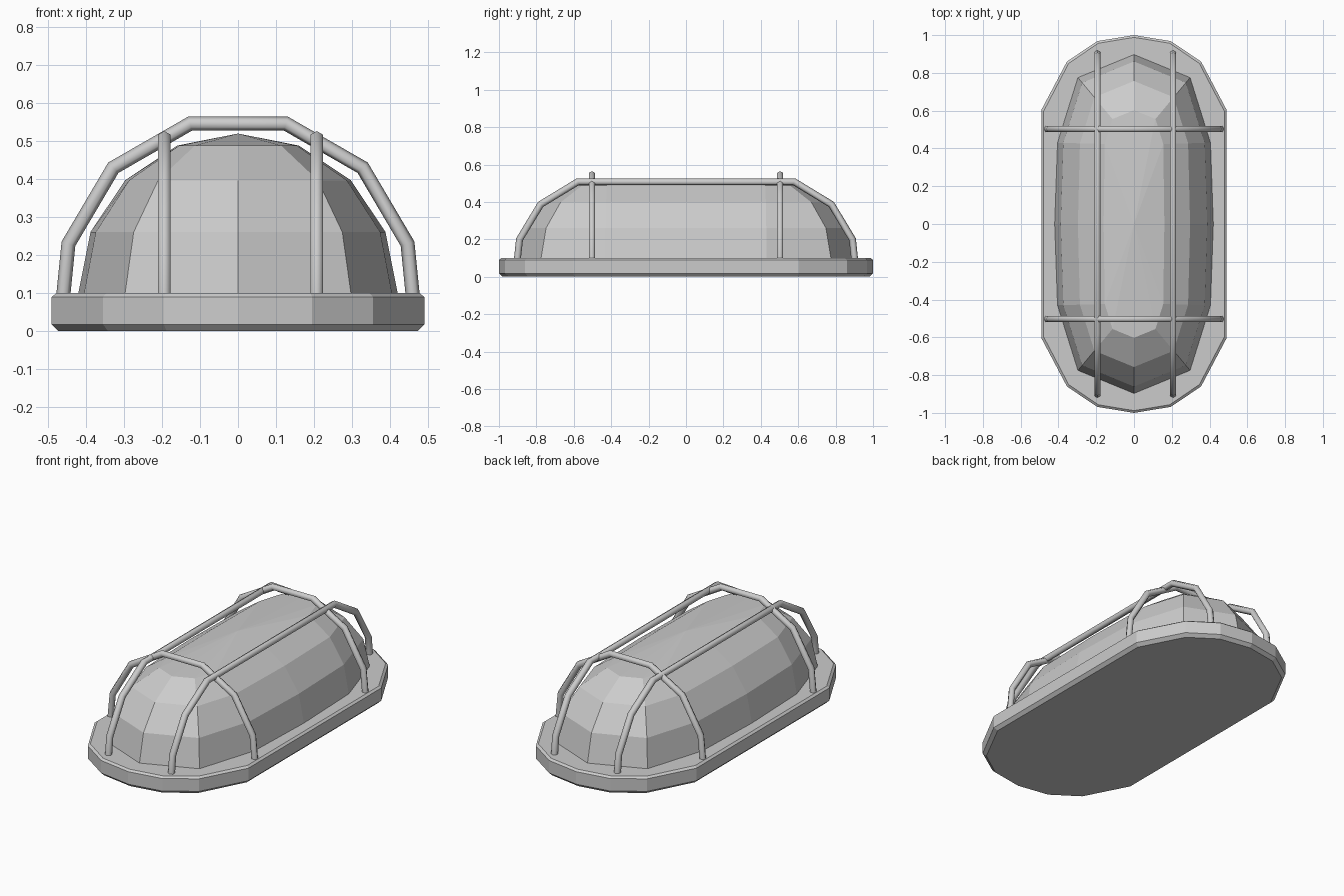
import bpy, bmesh, math
from mathutils import Vector

if "Cube" in bpy.data.objects:
    bpy.data.objects.remove(bpy.data.objects["Cube"])


def make_object(name, bm, smooth=False):
    bmesh.ops.recalc_face_normals(bm, faces=bm.faces)
    for f in bm.faces:
        f.smooth = smooth and len(f.verts) == 4
    me = bpy.data.meshes.new(name)
    bm.to_mesh(me)
    bm.free()
    ob = bpy.data.objects.new(name, me)
    bpy.context.collection.objects.link(ob)
    return ob


def bridge(bm, rings, closed=True):
    for a, b in zip(rings, rings[1:]):
        n = len(a)
        for i in range(n):
            j = (i + 1) % n
            bm.faces.new((a[i], a[j], b[j], b[i]))


def full_outline(quarter):
    # quarter runs from the +x side to the +y tip; mirror it to all four
    half = quarter + [(-x, y) for x, y in reversed(quarter[:-1])]
    if quarter[0][1] == 0:
        return half + [(x, -y) for x, y in reversed(half[1:-1])]
    return half + [(x, -y) for x, y in reversed(half)]


# base plate with chamfered rims
outline = full_outline([(.49, .605), (.355, .86), (.195, .968), (0, 1.0)])
bm = bmesh.new()
rings = []
for z, inset in ((0, .018), (.018, 0), (.09, 0), (.1, .012)):
    rings.append([bm.verts.new((x * (1 - inset / .49), y * (1 - inset), z)) for x, y in outline])
bridge(bm, rings)
bm.faces.new(rings[0])
bm.faces.new(rings[-1])
make_object("base_plate", bm)

# faceted glass dome: stretched half sphere
outline = full_outline([(.42, 0), (.405, .43), (.297, .775), (0, .897)])
bm = bmesh.new()
rings = []
for k in range(4):
    a = math.radians(22.5 * k)
    c, z = math.cos(a), .1 + .42 * math.sin(a)
    ring = []
    for x, y in outline:
        d = max(-.42, min(.42, y))
        ring.append(bm.verts.new((x * c, d + (y - d) * c, z)))
    rings.append(ring)
bridge(bm, rings)
top = bm.verts.new((0, 0, .52))
n = len(outline)
for i in range(n):
    bm.faces.new((rings[-1][i], rings[-1][(i + 1) % n], top))
bm.faces.new(rings[0])
make_object("glass_dome", bm)


# guard bars: mitred hexagonal tubes along a planar arch
def guard_bar(name, half_path, across, offset, r=.0185, sides=6):
    pts = [(-h, z) for h, z in half_path] + [(h, z) for h, z in reversed(half_path)]
    axis = Vector((0, 1, 0)) if across else Vector((1, 0, 0))
    run = Vector((1, 0, 0)) if across else Vector((0, 1, 0))
    path = [run * h + Vector((0, 0, z)) + axis * offset for h, z in pts]
    dirs = [(b - a).normalized() for a, b in zip(path, path[1:])]
    bm = bmesh.new()
    rings = []
    for i, p in enumerate(path):
        d0, d1 = dirs[max(i - 1, 0)], dirs[min(i, len(dirs) - 1)]
        t = (d0 + d1).normalized()
        m = axis.cross(t) / t.dot(d0)
        rings.append([bm.verts.new(p + m * r * math.cos(q) + axis * r * math.sin(q))
                      for q in (2 * math.pi * s / sides for s in range(sides))])
    bridge(bm, rings)
    bm.faces.new(rings[0])
    bm.faces.new(rings[-1])
    make_object(name, bm, smooth=True)


cross_path = [(.46, .09), (.446, .23), (.328, .43), (.126, .546)]
long_path = [(.902, .09), (.89, .2), (.777, .387), (.578, .508)]
for side, y in (("front", -.503), ("back", .503)):
    guard_bar("cross_guard_" + side, cross_path, True, y)
for side, x in (("left", -.194), ("right", .207)):
    guard_bar("long_guard_" + side, long_path, False, x)
